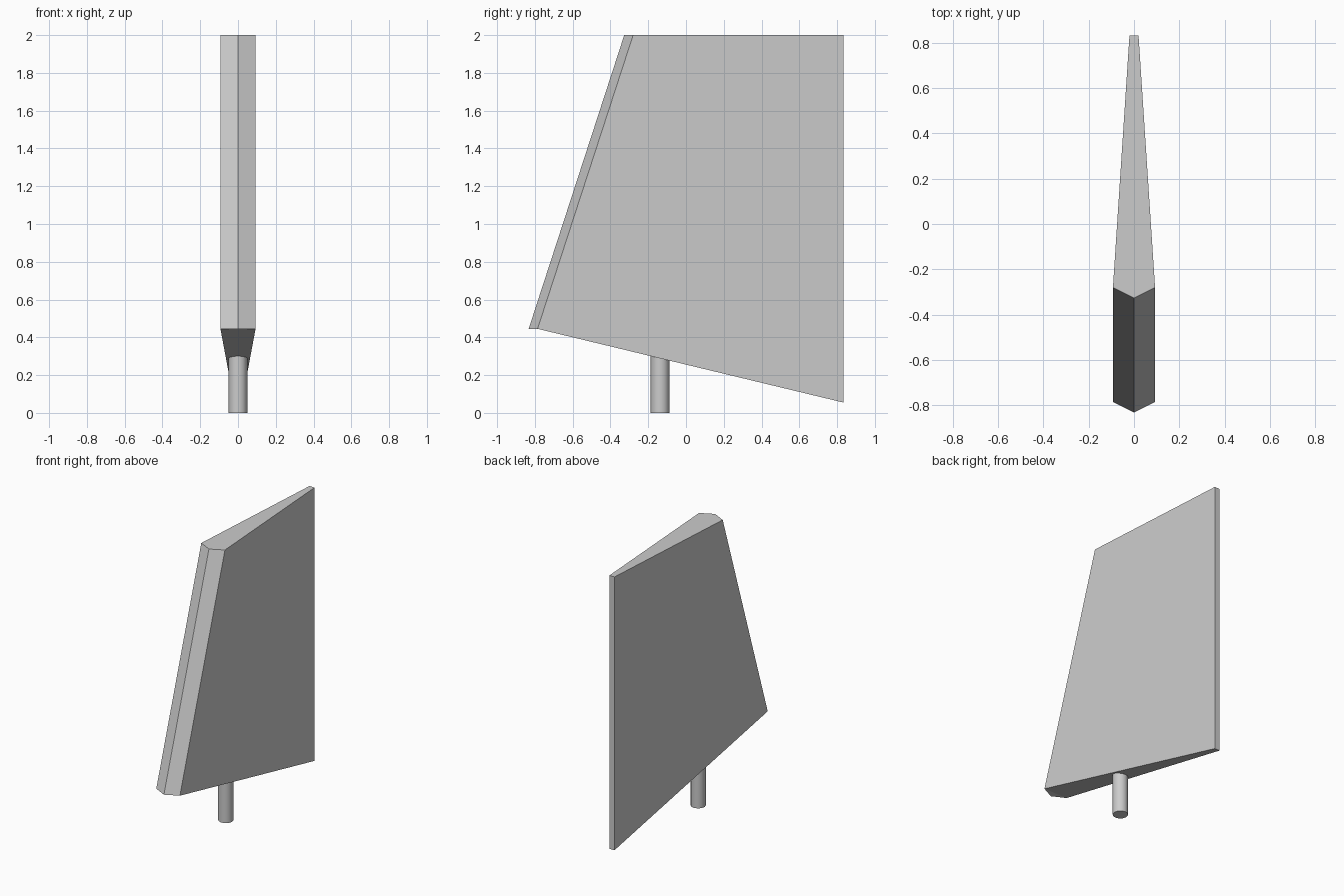
import bpy, bmesh, math

if "Cube" in bpy.data.objects:
    bpy.data.objects.remove(bpy.data.objects["Cube"], do_unlink=True)

# Single grey material
grey = bpy.data.materials.new("plain_grey")
grey.use_nodes = True
colour = (0.6, 0.6, 0.6, 1)
grey.diffuse_color = colour
grey.node_tree.nodes["Principled BSDF"].inputs["Base Color"].default_value = colour


def finish(name, bm):
    bmesh.ops.recalc_face_normals(bm, faces=bm.faces)
    mesh = bpy.data.meshes.new(name)
    bm.to_mesh(mesh)
    bm.free()
    mesh.materials.append(grey)
    obj = bpy.data.objects.new(name, mesh)
    bpy.context.collection.objects.link(obj)
    return obj


# Rudder blade: wedge section lofted between the sloping foot and the flat top
def section(bm, tip_y, tip_z, tail_z):
    half, tail, back = 0.093, 0.02, 0.833
    shoulder = tip_y + 0.047
    points = [(0, tip_y, tip_z), (half, shoulder, tip_z), (tail, back, tail_z),
              (-tail, back, tail_z), (-half, shoulder, tip_z)]
    return [bm.verts.new(p) for p in points]


bm = bmesh.new()
foot = section(bm, -0.833, 0.445, 0.055)
head = section(bm, -0.327, 2.0, 2.0)
n = len(foot)
for i in range(n):
    j = (i + 1) % n
    bm.faces.new((foot[i], foot[j], head[j], head[i]))
bm.faces.new(head)
# The foot is a sloping quad plus a level nose triangle
bm.faces.new(foot[1:])
bm.faces.new((foot[0], foot[1], foot[4]))
finish("rudder_blade", bm)

# Pivot post, its upper end buried in the blade
post_height = 0.31
bm = bmesh.new()
bmesh.ops.create_cone(bm, cap_ends=True, segments=12, radius1=0.05,
                      radius2=0.05, depth=post_height)
bmesh.ops.translate(bm, verts=bm.verts, vec=(0, -0.137, post_height / 2))
post = finish("pivot_post", bm)
bpy.context.view_layer.objects.active = post
post.select_set(True)
bpy.ops.object.shade_smooth_by_angle(angle=math.radians(40))
